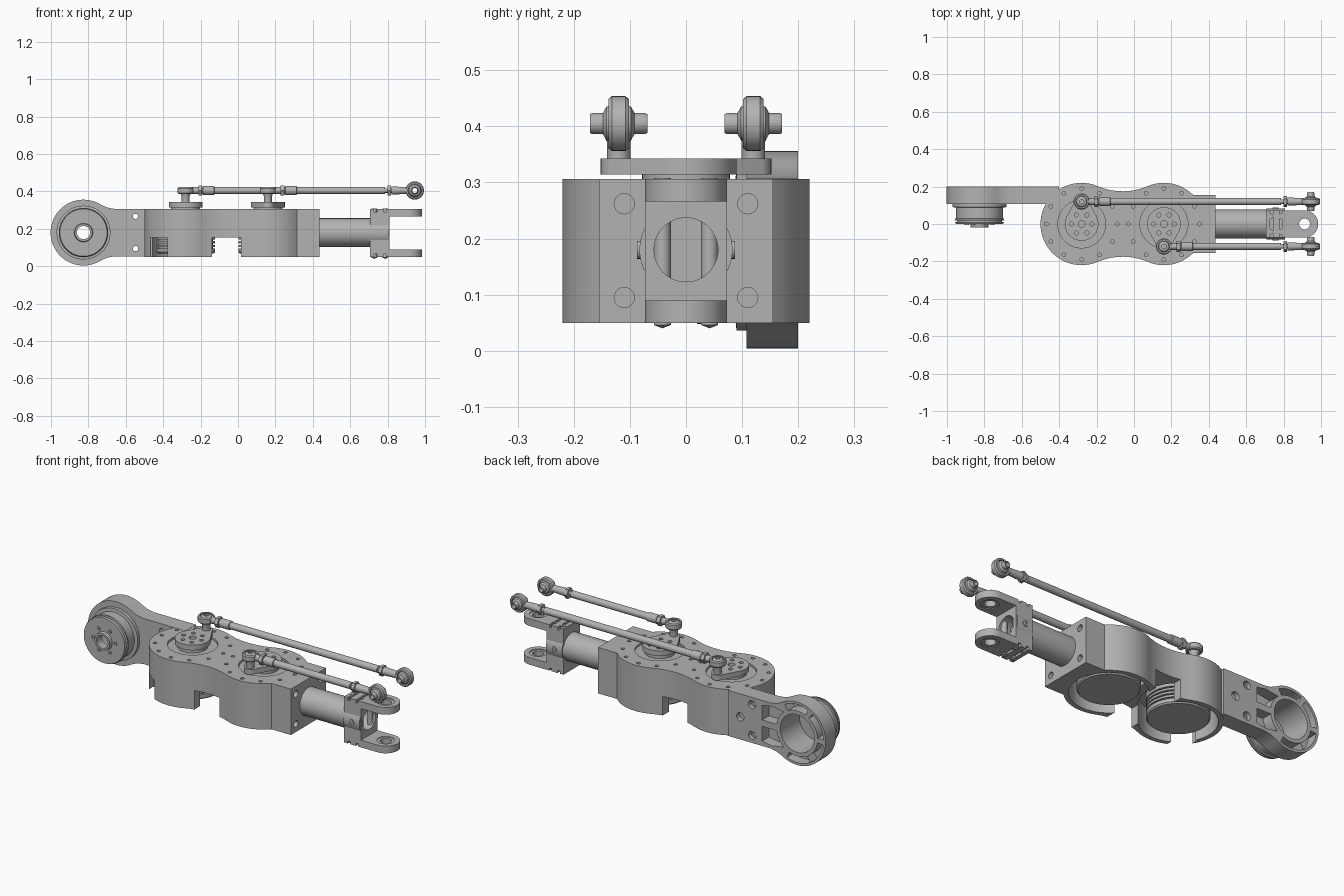
import bpy, bmesh, math
from math import sin, cos, radians

if "Cube" in bpy.data.objects:
    bpy.data.objects.remove(bpy.data.objects["Cube"])

grey = bpy.data.materials.new("machined_grey")
grey.use_nodes = True
grey.diffuse_color = (0.45, 0.45, 0.45, 1)
grey.node_tree.nodes["Principled BSDF"].inputs["Base Color"].default_value = (0.45, 0.45, 0.45, 1)


def place(axis, a, b, h):
    return {"x": (h, a, b), "y": (a, h, b), "z": (a, b, h)}[axis]


def finish(name, bm):
    bmesh.ops.remove_doubles(bm, verts=bm.verts, dist=1e-5)
    bmesh.ops.recalc_face_normals(bm, faces=bm.faces)
    mesh = bpy.data.meshes.new(name)
    bm.to_mesh(mesh)
    bm.free()
    mesh.materials.append(grey)
    ob = bpy.data.objects.new(name, mesh)
    bpy.context.collection.objects.link(ob)
    return ob


def arc(cx, cy, r, start, end, n=24):
    angles = [radians(start + (end - start) * i / n) for i in range(n + 1)]
    return [(cx + r * cos(t), cy + r * sin(t)) for t in angles]


def prism(name, pts, lo, hi, axis="z"):
    """Outline extruded along an axis."""
    bm = bmesh.new()
    ends = [[bm.verts.new(place(axis, a, b, h)) for a, b in pts] for h in (lo, hi)]
    for ring in ends:
        bm.faces.new(ring)
    for i in range(len(pts)):
        j = (i + 1) % len(pts)
        bm.faces.new((ends[0][i], ends[0][j], ends[1][j], ends[1][i]))
    return finish(name, bm)


def rod(name, a, b, r, lo, hi, axis="z", n=32):
    return prism(name, arc(a, b, r, 0, 360 - 360 / n, n - 1), lo, hi, axis)


def box(name, x0, x1, y0, y1, z0, z1):
    return prism(name, [(x0, y0), (x1, y0), (x1, y1), (x0, y1)], z0, z1)


def lathe(name, profile, a, b, axis="z", n=48):
    """Closed (radius, height) profile revolved around an axis."""
    bm = bmesh.new()
    rings = []
    for k in range(n):
        t = 2 * math.pi * k / n
        rings.append([bm.verts.new(place(axis, a + r * cos(t), b + r * sin(t), h)) for r, h in profile])
    for k in range(n):
        p, q = rings[k], rings[(k + 1) % n]
        for i in range(len(profile)):
            j = (i + 1) % len(profile)
            if profile[i][0] or profile[j][0]:
                bm.faces.new((p[i], p[j], q[j], q[i]))
    return finish(name, bm)


def cut(target, *tools):
    for tool in tools:
        mod = target.modifiers.new("cut", "BOOLEAN")
        mod.operation, mod.solver, mod.object = "DIFFERENCE", "EXACT", tool
        graph = bpy.context.evaluated_depsgraph_get()
        mesh = bpy.data.meshes.new_from_object(target.evaluated_get(graph))
        target.modifiers.clear()
        target.data = mesh
        bpy.data.objects.remove(tool)


LOBES = (-0.28, 0.16)
BOT, TOP, MID = 0.05, 0.306, 0.18

# Housing: two round lobes, a concave waist and a square end
upper = arc(0.16, 0, 0.22, 44.8, 113.1, 16)
upper += arc(-0.06, 0.515, 0.34, -66.9, -113.1, 12)[1:]
upper += arc(-0.28, 0, 0.22, 66.9, 180, 24)[1:]
upper = [(0.435, 0.155)] + upper
lower = [(x, -y) for x, y in reversed(upper[:-1])]
housing = prism("housing", upper + lower, BOT, TOP)
for cx in LOBES:
    cut(housing, rod("cavity", cx, 0, 0.195, 0, 0.2, n=64))
    cut(housing, rod("recess", cx, 0, 0.128, 0.294, 0.4, n=64))
    for k in range(12):
        x, y = cx + 0.19 * cos(radians(30 * k)), 0.19 * sin(radians(30 * k))
        cut(housing, rod("bolt_hole", x, y, 0.01, 0.285, 0.4, n=12))
cut(housing, box("waist_notch", -0.14, 0.015, -0.3, 0.3, 0, 0.155),
    box("side_notch", -0.467, -0.377, -0.3, -0.08, 0, 0.155))
for y in (-0.11, 0.11):
    for z in (0.095, 0.262):
        cut(housing, rod("end_hole", y, z, 0.018, 0.34, 0.5, "x", 20))

# Motors inside the lobes, with grooved edges
for i, cx in enumerate(LOBES):
    prof = [(0, 0.068), (0.15, 0.068), (0.157, 0.075)]
    for h in (0.095, 0.115, 0.135, 0.155):
        prof += [(0.157, h), (0.145, h), (0.145, h + 0.008), (0.157, h + 0.008)]
    lathe(f"motor_{i}", prof + [(0.157, 0.21), (0, 0.21)], cx, 0, n=64)

# Cranks on top of the motors and ball-jointed push rods
for i, (cx, s) in enumerate(zip(LOBES, (1, -1))):
    outline = arc(0, 0, 0.09, 151, 389, 40) + arc(0, 0.12, 0.032, 29, 151, 12)
    crank = prism(f"crank_{i}", [(cx + x, s * y) for x, y in outline], 0.314, 0.343)
    cut(crank, rod("hub_hole", cx, 0, 0.018, 0.325, 0.4, n=20))
    for k in range(6):
        x, y = cx + 0.055 * cos(radians(60 * k)), 0.055 * sin(radians(60 * k))
        cut(crank, rod("crank_hole", x, y, 0.011, 0.325, 0.4, n=14))
    rod(f"crank_hub_{i}", cx, 0, 0.078, 0.28, 0.318, n=48)

    y, z, end = s * 0.12, 0.405, 0.945
    eye = [(0.03, -0.018), (0.038, -0.018), (0.043, -0.012), (0.043, 0.012), (0.038, 0.018), (0.03, 0.018)]
    lathe(f"near_eye_{i}", [(r, z + h) for r, h in eye], cx, y, n=32)
    lathe(f"near_post_{i}", [(0, 0.34), (0.021, 0.34), (0.021, 0.372), (0.027, 0.39), (0.032, z),
                             (0.027, 0.419), (0.018, 0.424), (0.012, 0.424), (0.012, 0.415), (0, 0.415)], cx, y)
    lathe(f"far_eye_{i}", [(r + 0.006, y + h) for r, h in eye], end, z, "y", 32)
    lathe(f"far_pin_{i}", [(0.013, y - 0.051), (0.017, y - 0.051), (0.019, y - 0.046), (0.019, y - 0.028),
                           (0.03, y - 0.022), (0.037, y), (0.03, y + 0.022), (0.019, y + 0.028),
                           (0.019, y + 0.046), (0.017, y + 0.051), (0.013, y + 0.051)], end, z, "y", 32)
    lathe(f"push_rod_{i}", [(0, cx + 0.034), (0.018, cx + 0.034), (0.018, cx + 0.09), (0.024, cx + 0.094),
                            (0.024, cx + 0.152), (0.019, cx + 0.155), (0.019, 0.785), (0.012, 0.787),
                            (0.012, 0.82), (0.022, 0.82), (0.018, 0.905), (0, 0.905)], y, z, "x", 24)
    rod(f"near_nut_{i}", y, z, 0.03, cx + 0.068, cx + 0.088, "x", 6)
    rod(f"far_nut_{i}", y, z, 0.03, 0.8, 0.818, "x", 6)

# Output tube
lathe("output_tube", [(0, 0.42), (0.077, 0.42), (0.077, 0.8), (0.057, 0.8), (0.057, 0.68), (0, 0.68)],
      0, MID, "x")

# Fork: clamp block, collar and two rounded lugs
clamp = box("fork_clamp", 0.705, 0.81, -0.073, 0.073, BOT, TOP)
collar = rod("fork_collar", 0, MID, 0.083, 0.708, 0.807, "x", 48)
for part in (clamp, collar):
    cut(part, rod("bore", 0, MID, 0.057, 0.6, 0.9, "x", 48))
for x in (0.735, 0.785):
    for z in (BOT, TOP):
        cut(clamp, box("clamp_slot", x - 0.007, x + 0.007, -0.2, 0.2, z - 0.015, z + 0.015))
for y in (-0.042, 0.042):
    for x in (0.728, 0.787):
        lathe("clamp_screw", [(0, 0.04), (0.015, 0.046), (0.015, 0.308), (0.007, 0.308),
                              (0.007, 0.3), (0, 0.3)], x, y, n=16)
for s in (-1, 1):
    lathe("clamp_boss", [(0.008, s * 0.07), (0.016, s * 0.07), (0.016, s * 0.087), (0.008, s * 0.087)],
          0.757, MID, "y", 20)
for name, z in (("lower", BOT), ("upper", TOP - 0.04)):
    lug = prism(f"{name}_lug", [(0.8, -0.073)] + arc(0.912, 0, 0.073, -90, 90) + [(0.8, 0.073)], z, z + 0.04)
    cut(lug, rod("lug_hole", 0.912, 0, 0.045, 0, 0.5))
    lathe(f"{name}_bearing", [(0.029, z + 0.004), (0.046, z + 0.004), (0.046, z + 0.036), (0.029, z + 0.036)],
          0.912, 0, n=32)

# Side arm with a ring end, bolted to the housing
AX = -0.826
neck = [(-0.70, 0.314), (-0.66, 0.307), (-0.40, 0.307)]
arm_outline = [(x, 2 * MID - z) for x, z in reversed(neck)] + neck[::-1]
arm_outline += arc(AX, MID, 0.176, 58, 302, 48) + [(x, 2 * MID - z) for x, z in neck[:2]]
arm_outline = arm_outline[:1] + arm_outline[3:]
arm = prism("side_arm", arm_outline, 0.108, 0.2, "y")
cut(arm, rod("arm_cavity", -0.28, 0, 0.195, 0, 0.2, n=64), rod("arm_bore", AX, MID, 0.11, 0, 0.3, "y", 64))
for x, z in ((-0.548, 0.095), (-0.548, 0.267)):
    cut(arm, rod("arm_hole", x, z, 0.014, 0, 0.3, "y", 16))
for x, z in ((-0.548, 0.095), (-0.548, 0.267), (-0.475, MID)):
    cut(arm, rod("arm_counterbore", x, z, 0.023, 0.175, 0.3, "y", 20))
for start in (62, 125, 188, 241):
    pocket = arc(AX, MID, 0.162, start, start + 52, 12) + arc(AX, MID, 0.126, start + 52, start, 12)
    cut(arm, prism("ring_pocket", pocket, 0.14, 0.3, "y"))
for s in (-1, 1):
    web = arc(AX, MID, 0.128, s * 50, s * 8, 8) + [(-0.61, MID + s * 0.018), (-0.61, MID + s * 0.1),
                                                 (-0.67, MID + s * 0.11)]
    cut(arm, prism("web_pocket", web, 0.14, 0.3, "y"))

# Hollow joint motor on the arm
lathe("joint_motor", [(0.105, 0.2), (0.118, 0.2), (0.118, 0.108), (0.144, 0.108), (0.144, 0.09), (0.125, 0.088),
                      (0.125, 0.03), (0.132, 0.028), (0.132, 0.02), (0.121, 0.018), (0.121, 0.012), (0.13, 0.01),
                      (0.126, 0), (0.05, 0), (0.047, -0.018), (0.035, -0.018), (0.035, 0.03), (0.105, 0.03)],
      AX, MID, "y", 64)
for k in range(6):
    t = radians(60 * k)
    lathe("joint_screw", [(0.005, 0.002), (0.011, 0.002), (0.011, -0.005), (0.005, -0.005)],
          AX + 0.068 * cos(t), MID + 0.068 * sin(t), "y", 12)

# Smooth curved sides, keep hard edges
bpy.ops.object.select_all(action="DESELECT")
for ob in bpy.context.collection.objects:
    if ob.type == "MESH":
        ob.select_set(True)
        bpy.context.view_layer.objects.active = ob
bpy.ops.object.shade_smooth_by_angle(angle=radians(35))
